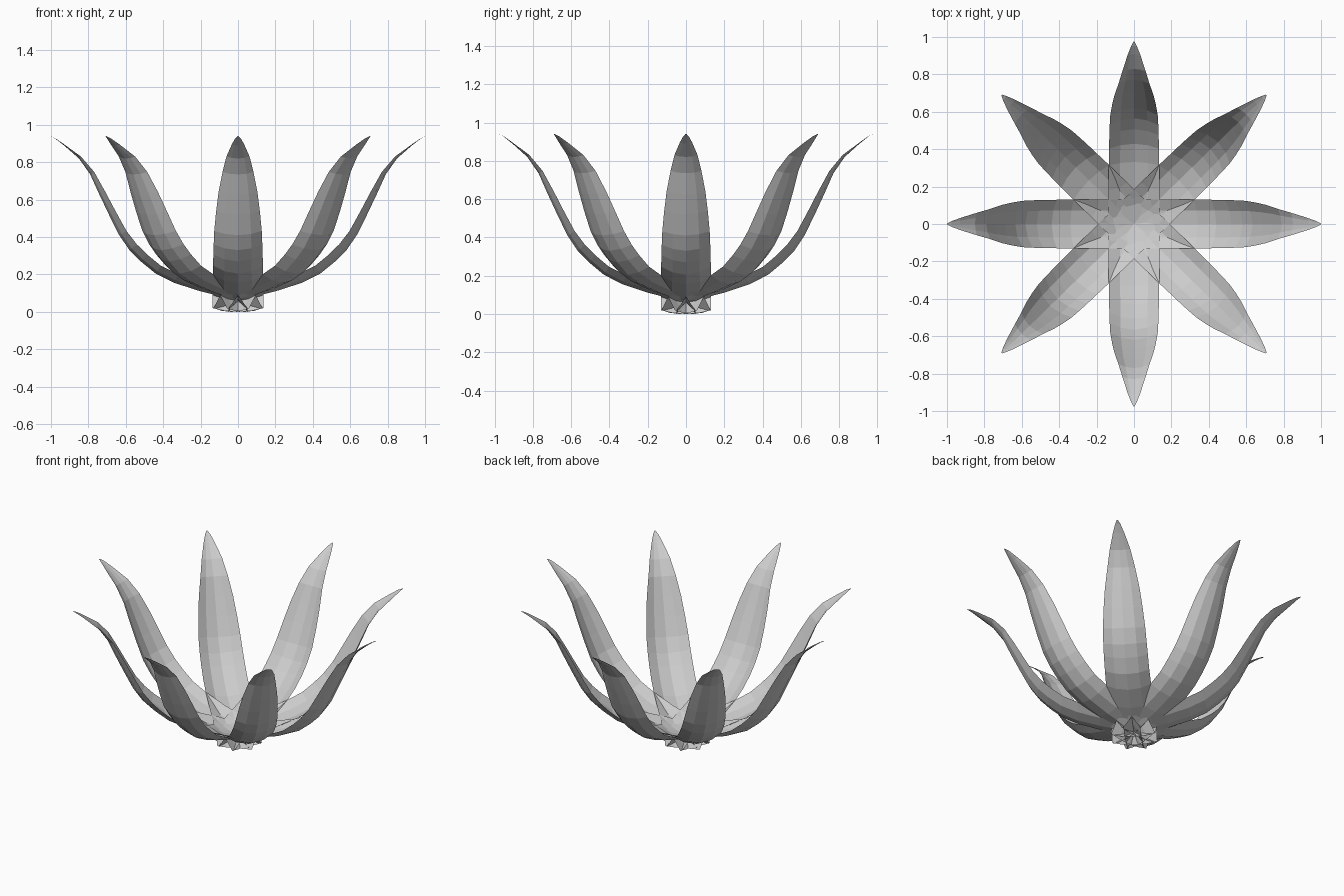
import bpy, bmesh, math
from mathutils import Vector, Matrix

if "Cube" in bpy.data.objects:
    bpy.data.objects.remove(bpy.data.objects["Cube"])

# Single flat grey
grey = bpy.data.materials.new("petal_grey")
grey.use_nodes = True
grey.diffuse_color = (0.6, 0.6, 0.6, 1)
grey.node_tree.nodes["Principled BSDF"].inputs["Base Color"].default_value = (0.6, 0.6, 0.6, 1)

# Petal midrib stations: radius, height, half width, cup depth
STATIONS = [
    (-0.05, 0.00, 0.135, 0.02), (0.00, 0.06, 0.135, 0.03),
    (0.10, 0.085, 0.135, 0.04), (0.20, 0.11, 0.135, 0.045),
    (0.34, 0.155, 0.135, 0.05), (0.44, 0.205, 0.133, 0.05),
    (0.52, 0.27, 0.132, 0.05), (0.58, 0.33, 0.13, 0.05),
    (0.635, 0.41, 0.127, 0.045), (0.69, 0.52, 0.117, 0.04),
    (0.74, 0.625, 0.104, 0.035), (0.79, 0.735, 0.083, 0.025),
    (0.85, 0.82, 0.062, 0.015), (0.93, 0.89, 0.034, 0.005),
    (0.975, 0.925, 0.016, 0.002), (1.00, 0.94, 0.003, 0.0),
]
ACROSS = (-1, -0.55, 0, 0.55, 1)


def build_petal(name, angle):
    """Cupped strip along a midrib, turned about the flower's axis."""
    bm = bmesh.new()
    rows = []
    for i, (r, z, half, cup) in enumerate(STATIONS):
        a = STATIONS[max(i - 1, 0)]
        b = STATIONS[min(i + 1, len(STATIONS) - 1)]
        along = Vector((b[0] - a[0], 0, b[1] - a[1])).normalized()
        inward = Vector((-along.z, 0, along.x))
        if i < 2:
            inward = Vector((0, 0, 1))
        rows.append([bm.verts.new(Vector((r, t * half, z)) + inward * cup * t * t)
                     for t in ACROSS])
    for low, high in zip(rows, rows[1:]):
        for k in range(len(ACROSS) - 1):
            bm.faces.new((low[k], high[k], high[k + 1], low[k + 1]))
    # Slightly narrower flower from front to back
    bm.transform(Matrix.Diagonal((1, 0.975, 1, 1)) @ Matrix.Rotation(angle, 4, "Z"))
    mesh = bpy.data.meshes.new(name)
    bm.to_mesh(mesh)
    bm.free()
    mesh.materials.append(grey)
    obj = bpy.data.objects.new(name, mesh)
    bpy.context.collection.objects.link(obj)


# Ring of eight petals crossing at the base
NAMES = ("left", "back_left", "back", "back_right",
         "right", "front_right", "front", "front_left")
for n, side in enumerate(NAMES):
    build_petal(side + "_petal", n * math.pi / 4)
